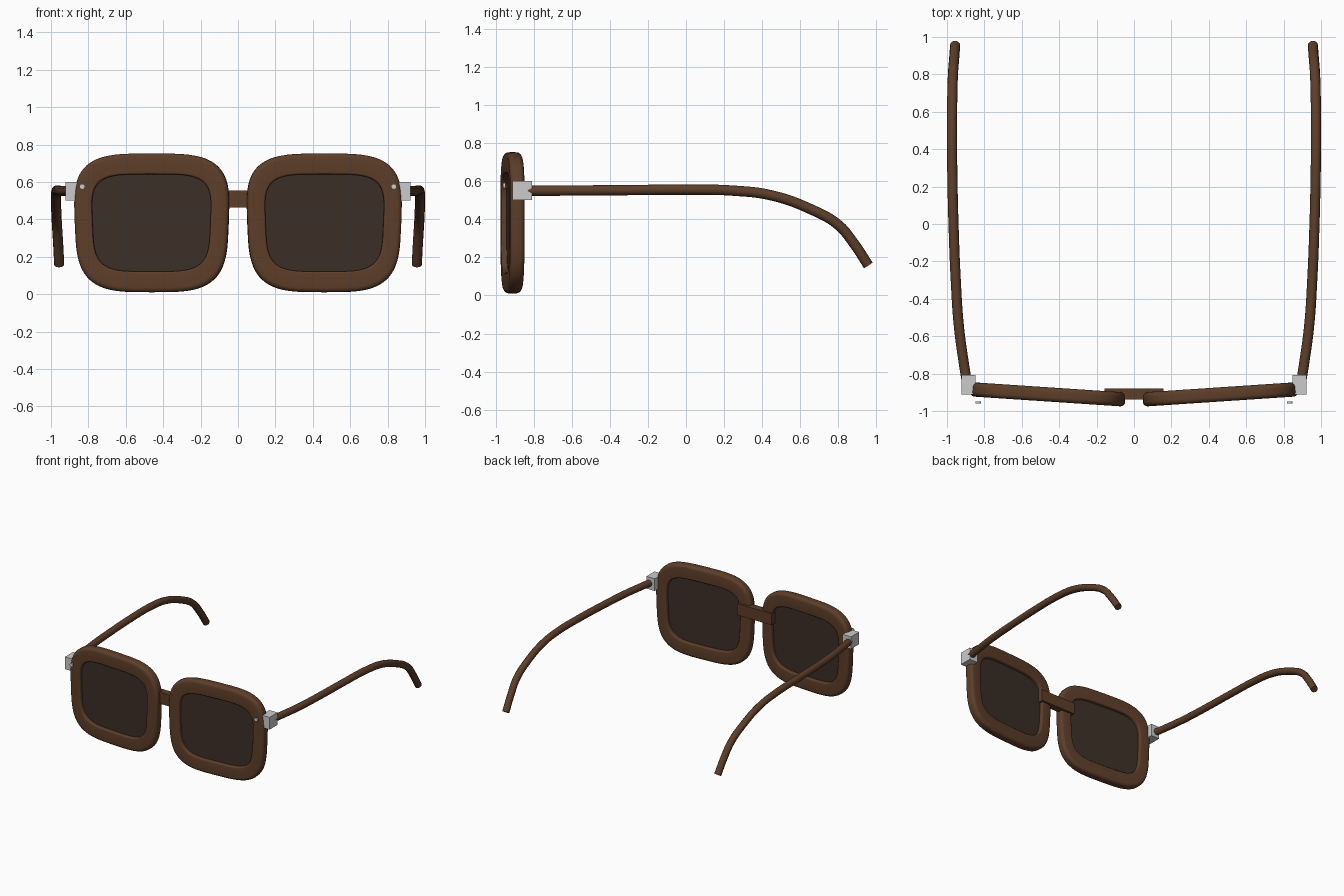
import bpy, bmesh, math
from mathutils import Matrix

if "Cube" in bpy.data.objects:
    bpy.data.objects.remove(bpy.data.objects["Cube"])


def material(name, color):
    m = bpy.data.materials.new(name)
    m.diffuse_color = color
    m.use_nodes = True
    m.node_tree.nodes["Principled BSDF"].inputs["Base Color"].default_value = m.diffuse_color
    return m


BROWN = material("brown_acetate", (0.11, 0.048, 0.022, 1))
TINT = material("tinted_lens", (0.045, 0.028, 0.02, 1))
TILT = Matrix.Translation((0.461, -0.911, 0.381)) @ Matrix.Rotation(math.radians(3.8), 4, 'Z')
N = 72


def outline(w, h, y, n=3.6, taper=0.035):
    """Rounded-square loop, slightly wider at the top."""
    pts = []
    for i in range(N):
        a = 2 * math.pi * i / N
        c, s = math.cos(a), math.sin(a)
        u = math.copysign(abs(c) ** (2 / n), c)
        v = math.copysign(abs(s) ** (2 / n), s)
        pts.append((w * u * (1 + taper * v), y, h * v))
    return pts


def finish(name, bm, mat=None, smooth=True):
    bmesh.ops.recalc_face_normals(bm, faces=bm.faces)
    me = bpy.data.meshes.new(name)
    bm.to_mesh(me)
    bm.free()
    ob = bpy.data.objects.new(name, me)
    bpy.context.collection.objects.link(ob)
    if mat:
        me.materials.append(mat)
    if smooth:
        bpy.ops.object.select_all(action='DESELECT')
        ob.select_set(True)
        bpy.context.view_layer.objects.active = ob
        bpy.ops.object.shade_smooth_by_angle(angle=math.radians(35))
    return ob


def loft(bm, loops, closed):
    rings = [[bm.verts.new(p) for p in lp] for lp in loops]
    for k in range(len(rings) if closed else len(rings) - 1):
        a, b = rings[k], rings[(k + 1) % len(rings)]
        for i in range(len(a)):
            j = (i + 1) % len(a)
            bm.faces.new((a[i], a[j], b[j], b[i]))
    if not closed:
        bm.faces.new(rings[0])
        bm.faces.new(rings[-1])


def place(bm, side):
    bm.transform(TILT)
    bm.transform(Matrix.Diagonal((side, 1, 1, 1)))


def box(name, lo, hi, mat=None):
    bm = bmesh.new()
    bmesh.ops.create_cube(bm, size=1)
    for v in bm.verts:
        v.co = [(a + b) / 2 + c * (b - a) for a, b, c in zip(lo, hi, v.co)]
    return finish(name, bm, mat, False)


def rim_section():
    """Rounded corners of the rim: (outer side?, inset, y)."""
    T, pts = 0.038, []
    for outer, r, sy in ((1, 0.024, -1), (1, 0.024, 1), (0, 0.01, 1), (0, 0.01, -1)):
        arc = []
        for k in range(6):
            a = k / 5 * math.pi / 2
            arc.append((outer, r * (1 - math.cos(a)), sy * (T - r + r * math.sin(a))))
        # walk front to back on the outside, back to front on the inside
        pts += arc[::-1] if (outer == 1) == (sy == -1) else arc
    return pts


for tag, s in (("right", 1), ("left", -1)):
    # Rim
    bm = bmesh.new()
    loops = []
    for outer, d, y in rim_section():
        if outer:
            loops.append(outline(0.412 - d, 0.371 - d, y))
        else:
            loops.append(outline(0.316 + d, 0.26 + d, y, 4.2))
    loft(bm, loops, True)
    place(bm, s)
    finish(tag + "_rim", bm, BROWN)

    # Lens
    bm = bmesh.new()
    loft(bm, [outline(0.325, 0.268, y, 4.2) for y in (-0.01, 0.01)], False)
    place(bm, s)
    finish(tag + "_lens", bm, TINT)

    # Hinge block
    xs = sorted((s * 0.848, s * 0.923))
    box(tag + "_hinge", (xs[0], -0.912, 0.5), (xs[1], -0.808, 0.6))

    # Rivet in front of the rim
    bm = bmesh.new()
    bmesh.ops.create_cone(bm, cap_ends=True, segments=20, radius1=0.015, radius2=0.015, depth=0.012)
    bm.transform(Matrix.Translation((s * 0.833, -0.954, 0.575)) @ Matrix.Rotation(math.pi / 2, 4, 'X'))
    finish(tag + "_rivet", bm)

    # Temple arm: smooth tube with drooping ear end
    path = [(0.893, -0.85, 0.55), (0.909, -0.75, 0.55), (0.936, -0.55, 0.551),
            (0.953, -0.3, 0.553), (0.965, 0.0, 0.555), (0.971, 0.25, 0.55),
            (0.973, 0.45, 0.525), (0.972, 0.65, 0.455), (0.968, 0.8, 0.37),
            (0.962, 0.88, 0.275), (0.956, 0.957, 0.158)]
    cu = bpy.data.curves.new(tag + "_temple", 'CURVE')
    cu.dimensions = '3D'
    cu.bevel_depth = 0.027
    cu.bevel_resolution = 4
    cu.use_fill_caps = True
    sp = cu.splines.new('BEZIER')
    sp.resolution_u = 6
    sp.bezier_points.add(len(path) - 1)
    for bp, p in zip(sp.bezier_points, path):
        bp.co = (s * p[0], p[1], p[2])
        bp.handle_left_type = bp.handle_right_type = 'AUTO'
    cu.materials.append(BROWN)
    bpy.context.collection.objects.link(bpy.data.objects.new(tag + "_temple", cu))

# Bridge
box("bridge", (-0.157, -0.938, 0.462), (0.157, -0.88, 0.555), BROWN)
